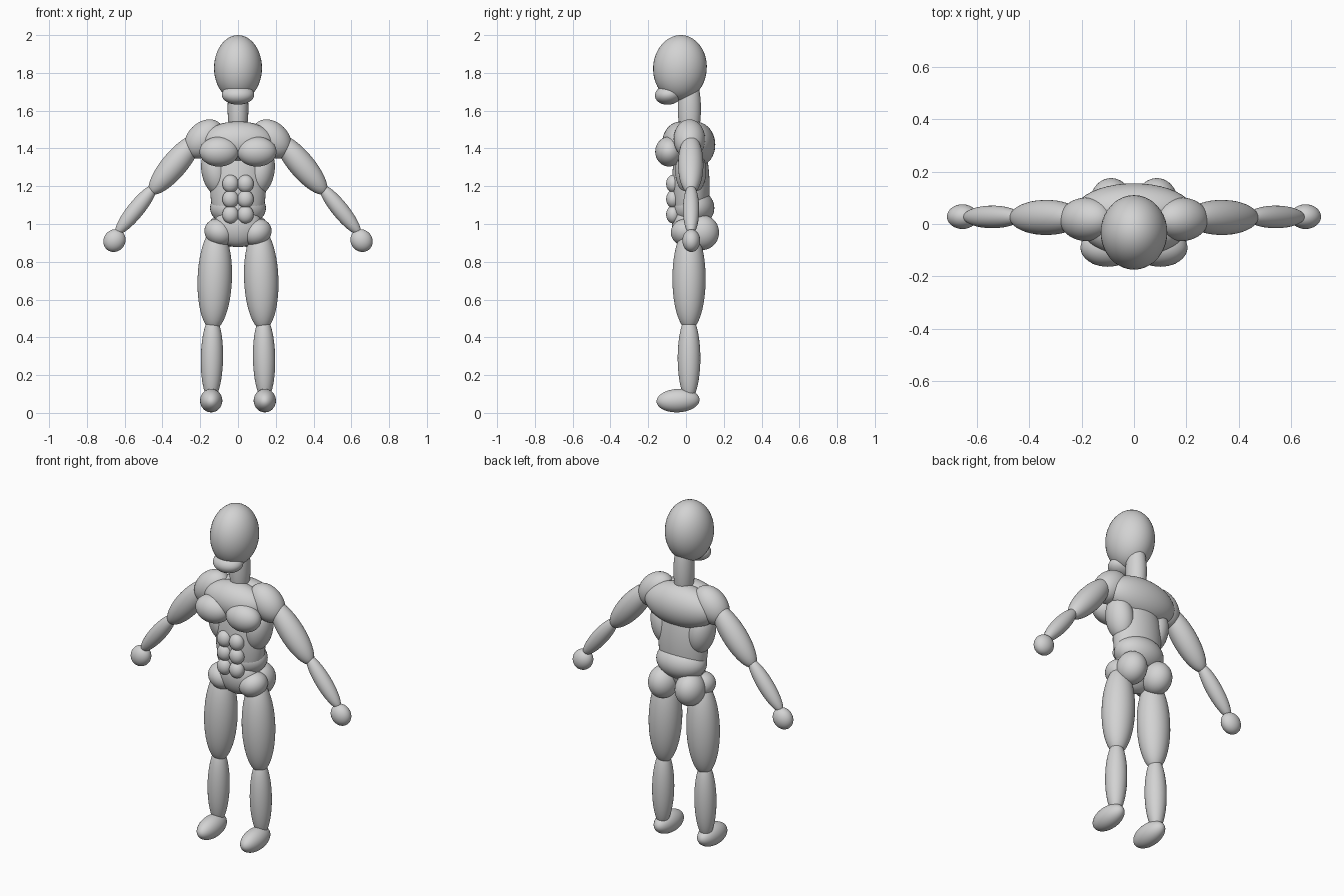
import bpy
from math import radians

cube = bpy.data.objects.get("Cube")
if cube:
    bpy.data.objects.remove(cube, do_unlink=True)

GREY = (0.65, 0.65, 0.65, 1.0)
clay = bpy.data.materials.new("grey clay")
clay.use_nodes = True
clay.diffuse_color = GREY
clay.node_tree.nodes["Principled BSDF"].inputs["Base Color"].default_value = GREY


def blob(name, centre, radii, tilt=0, pitch=0):
    """Smooth ellipsoid; tilt leans it sideways, pitch leans it front to back."""
    bpy.ops.mesh.primitive_uv_sphere_add(
        segments=40, ring_count=24, radius=1, location=centre,
        rotation=(radians(pitch), radians(tilt), 0))
    part = bpy.context.object
    part.name = name
    part.scale = radii
    part.data.materials.append(clay)
    bpy.ops.object.shade_smooth()


def pair(name, centre, radii, tilt=0, pitch=0):
    """The same ellipsoid on the left (+x) and right sides."""
    x, y, z = centre
    blob("left_" + name, centre, radii, tilt, pitch)
    blob("right_" + name, (-x, y, z), radii, -tilt, pitch)


# Head and neck
blob("cranium", (0, -0.032, 1.826), (0.127, 0.142, 0.174), pitch=-4)
blob("jaw", (0, -0.092, 1.685), (0.086, 0.073, 0.053), pitch=8)
blob("neck", (0, 0.018, 1.61), (0.055, 0.061, 0.2))

# Torso masses
blob("upper_back", (0, 0.05, 1.42), (0.225, 0.105, 0.122))
blob("upper_chest", (0, -0.025, 1.435), (0.19, 0.1, 0.108))
blob("torso_core", (0, 0.025, 1.2), (0.148, 0.1, 0.3))
blob("waist", (0, 0.04, 1.085), (0.148, 0.11, 0.1))
blob("pelvis", (0, 0.0, 0.99), (0.125, 0.075, 0.113))
pair("pectoral", (0.1, -0.09, 1.383), (0.104, 0.073, 0.079))
pair("side_back", (0.12, 0.025, 1.28), (0.073, 0.082, 0.13), tilt=10)

# Abdominal rows
for row, height in enumerate((1.05, 1.132, 1.213), 1):
    pair(f"abdominal_{row}", (0.04, -0.068, height), (0.043, 0.037, 0.047))

# Hips
pair("hip", (0.1, 0.0, 0.955), (0.08, 0.08, 0.07), tilt=-30)
pair("glute", (0.087, 0.085, 0.955), (0.08, 0.09, 0.093))

# Arms
pair("shoulder", (0.18, 0.018, 1.45), (0.088, 0.083, 0.118), tilt=-45)
pair("upper_arm", (0.335, 0.025, 1.315), (0.068, 0.067, 0.2), tilt=-40)
pair("forearm", (0.54, 0.027, 1.077), (0.044, 0.043, 0.168), tilt=-39)
pair("hand", (0.654, 0.028, 0.912), (0.057, 0.047, 0.062), tilt=-39)

# Legs
pair("thigh", (0.123, 0.016, 0.71), (0.091, 0.088, 0.272), tilt=-2)
pair("shin", (0.138, 0.016, 0.29), (0.059, 0.06, 0.225), tilt=-1)
pair("foot", (0.142, -0.042, 0.065), (0.059, 0.114, 0.062), pitch=3)
